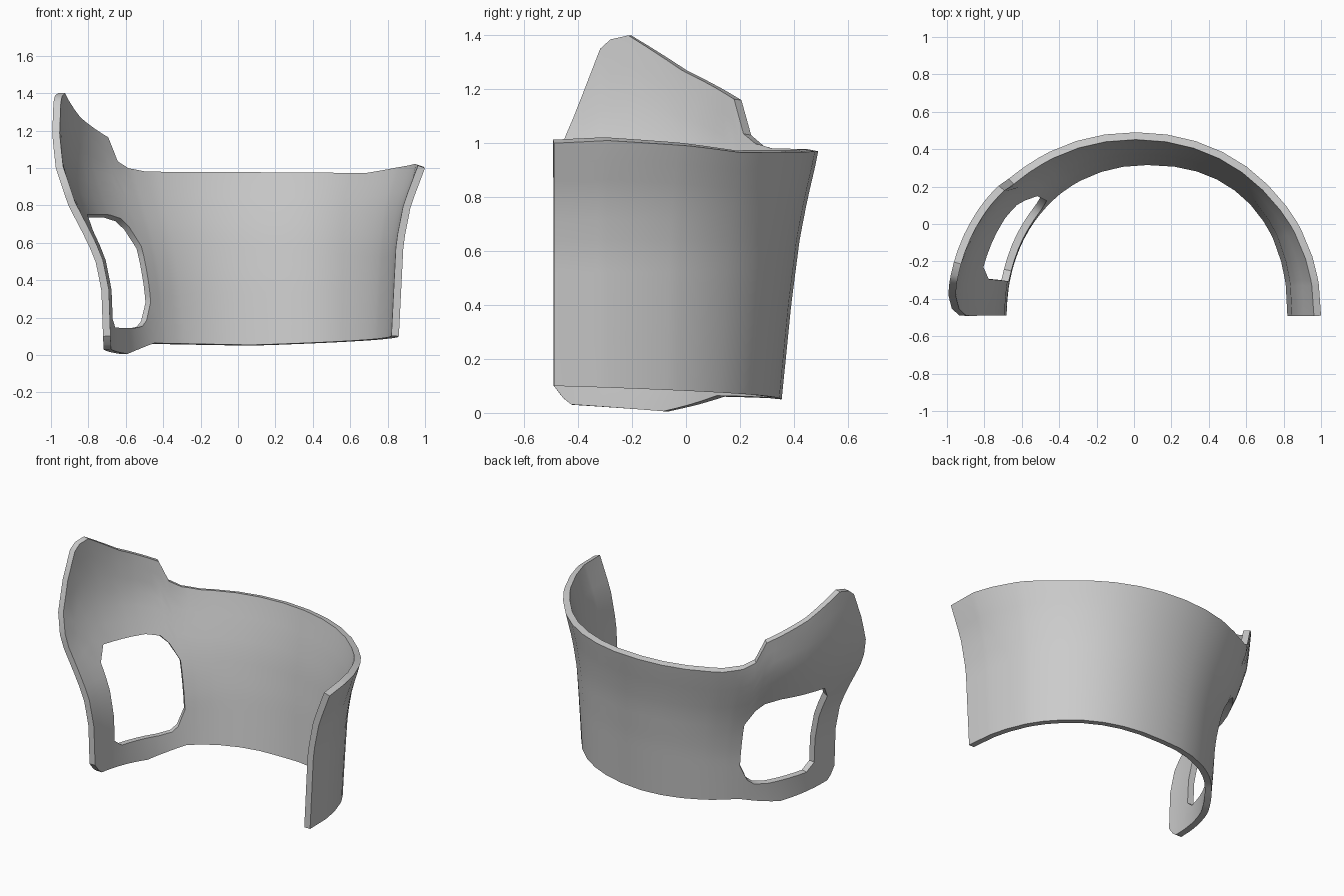
import bpy, bmesh
from math import sin, cos, radians

cube = bpy.data.objects.get("Cube")
if cube:
    bpy.data.objects.remove(cube, do_unlink=True)


def interp(keys, t):
    """Piecewise linear curve through (position, value) keys."""
    if t <= keys[0][0]:
        return keys[0][1]
    for (a, va), (b, vb) in zip(keys, keys[1:]):
        if t <= b:
            return va + (vb - va) * (t - a) / (b - a)
    return keys[-1][1]


# Rim heights by angle: 0 is the left end, 90 the back, 180 the right end
TOP = [(0, 1.0), (11, 1.01), (30, .99), (45, .965), (90, .97), (121, .97), (128, .99),
       (132.5, 1.03), (136, 1.16), (151, 1.27), (164, 1.4), (168, 1.385), (170.3, 1.35),
       (178, 1.0), (180, .88)]
BOTTOM = [(0, .1), (45, .075), (90, .05), (132.5, .06), (142, .03), (151, .005),
          (176, .03), (178, .055), (180, .1)]

# Window opening: lower and upper edge by angle
HOLE_START, HOLE_END = 132.5, 168
HOLE_LOW = [(HOLE_START, .28), (136, .18), (139, .15), (145, .14), (164, .145), (HOLE_END, .19)]
HOLE_HIGH = [(HOLE_START, .57), (136, .67), (139, .715), (145, .735), (164, .735), (HOLE_END, .65)]

# How far the wall has flared out at each height
FLARE_LEFT = [(.1, 0), (.6, .18), (.8, .46), (1, 1)]
FLARE_BACK = [(.05, 0), (.4, .26), (.65, .5), (.8, .72), (.96, 1), (1.2, 1.06)]
FLARE_RIGHT = [(.05, 0), (.35, .04), (.5, .16), (.6, .32), (.8, .72), (1, .98), (1.2, 1.08)]


def arch(angle, centre, radius, depth, power):
    """Point on a rounded half-ring that opens to the front."""
    c, s = cos(radians(angle)), max(0, sin(radians(angle)))
    x = centre + radius * abs(c) ** (2 / power) * (1 if c > 0 else -1)
    return x, -.49 + depth * s ** (2 / power)


def wall_point(angle, z):
    side = FLARE_LEFT if angle < 90 else FLARE_RIGHT
    back = sin(radians(angle)) ** 2
    f = interp(side, z) * (1 - back) + interp(FLARE_BACK, z) * back
    low = arch(angle, .07, .79, .845, 2.25 if angle < 90 else 2.1)
    high = arch(angle, .01, .99, .98, 2.08)
    return [a + (b - a) * f for a, b in zip(low, high)] + [z]


# Columns of the wall, with three bands of rows: below, beside and above the window
angles = sorted({a for a, _ in TOP + BOTTOM + HOLE_LOW} | set(range(0, 130, 9))
                | {147, 155, 160, 174})
BANDS = (2, 6, 6)


def column_heights(angle):
    levels = [interp(k, angle) for k in (BOTTOM, HOLE_LOW, HOLE_HIGH, TOP)]
    heights = [levels[0]]
    for lo, hi, n in zip(levels, levels[1:], BANDS):
        heights += [lo + (hi - lo) * i / n for i in range(1, n + 1)]
    return heights


bm = bmesh.new()
columns = [[bm.verts.new(wall_point(a, z)) for z in column_heights(a)] for a in angles]
for i, (left, right) in enumerate(zip(columns, columns[1:])):
    in_window = HOLE_START <= angles[i] < HOLE_END
    for j in range(len(left) - 1):
        if in_window and BANDS[0] <= j < BANDS[0] + BANDS[1]:
            continue
        bm.faces.new((left[j], right[j], right[j + 1], left[j + 1]))
loose = [v for v in bm.verts if not v.link_faces]
bmesh.ops.delete(bm, geom=loose, context='VERTS')
mesh = bpy.data.meshes.new("curved_shell")
bm.to_mesh(mesh)
bm.free()

shell = bpy.data.objects.new("curved_shell", mesh)
bpy.context.collection.objects.link(shell)

# Wall thickness, grown inward
solid = shell.modifiers.new("thickness", 'SOLIDIFY')
solid.thickness = .04
solid.offset = -1
solid.use_even_offset = True

# Plain grey material
grey = bpy.data.materials.new("light_grey")
grey.use_nodes = True
colour = (.6, .6, .6, 1)
grey.diffuse_color = colour
grey.node_tree.nodes["Principled BSDF"].inputs["Base Color"].default_value = colour
mesh.materials.append(grey)

bpy.context.view_layer.objects.active = shell
shell.select_set(True)
bpy.ops.object.modifier_apply(modifier=solid.name)
bpy.ops.object.shade_smooth_by_angle(angle=radians(35))
